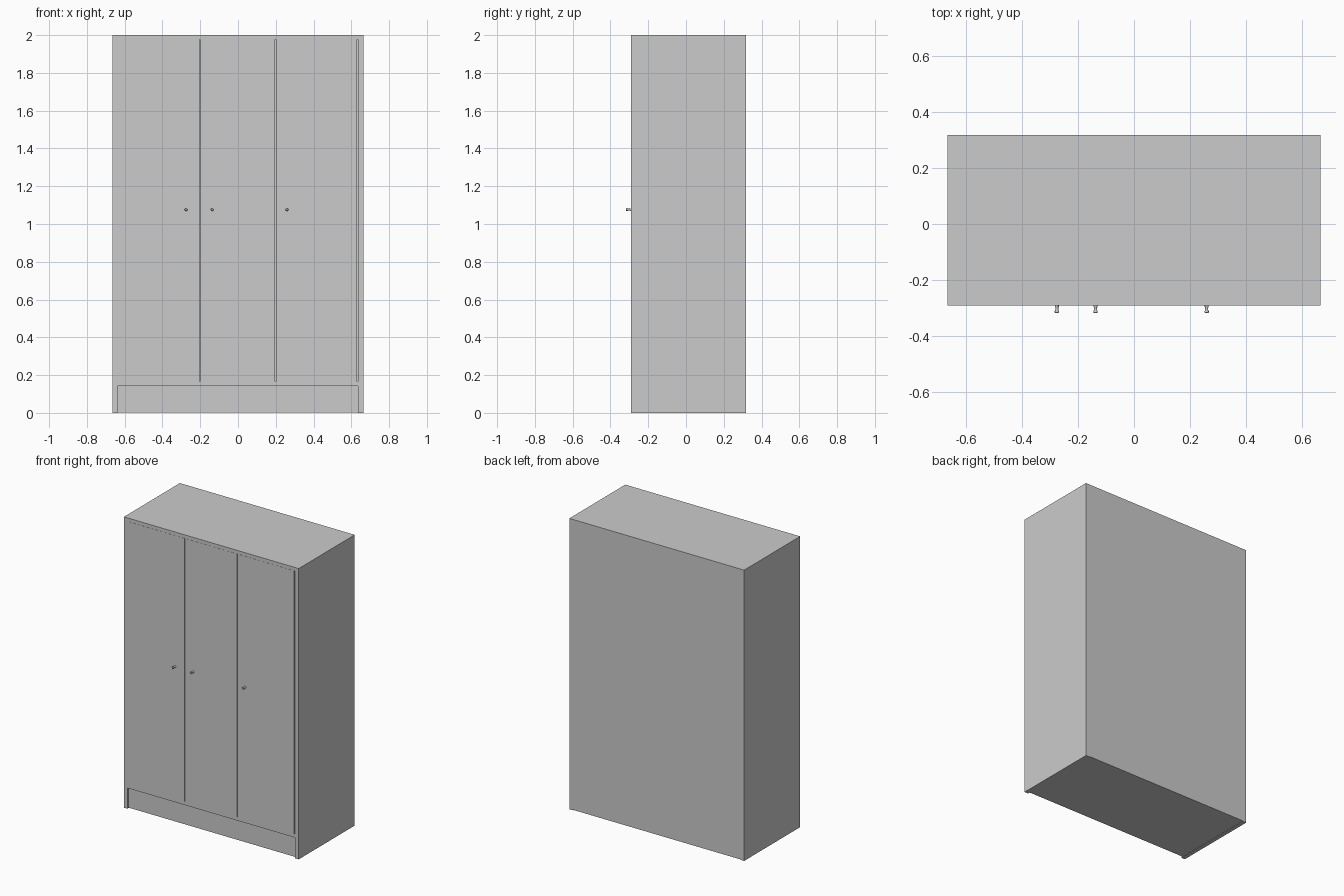
import bpy, math
from mathutils import Matrix
import bmesh

if "Cube" in bpy.data.objects:
    bpy.data.objects.remove(bpy.data.objects["Cube"])

FRONT, BACK = -0.29, 0.318


def box(name, x, y, z):
    """Box from (min, max) ranges on each axis."""
    bm = bmesh.new()
    size = [b - a for a, b in (x, y, z)]
    mid = [(a + b) / 2 for a, b in (x, y, z)]
    bmesh.ops.create_cube(bm, size=1, matrix=Matrix.Translation(mid) @ Matrix.Diagonal((*size, 1)))
    return link(name, bm)


def link(name, bm):
    bmesh.ops.recalc_face_normals(bm, faces=bm.faces)
    me = bpy.data.meshes.new(name)
    bm.to_mesh(me)
    bm.free()
    ob = bpy.data.objects.new(name, me)
    bpy.context.collection.objects.link(ob)
    return ob


def knob(name, x, z):
    """Small turned knob pointing to the front."""
    bm = bmesh.new()
    rings = []
    profile = [(0.007, FRONT), (0.007, -0.295), (0.0055, -0.298),
               (0.0055, -0.307), (0.0075, -0.311), (0.0075, -0.315), (0.005, -0.318)]
    n = 16
    for r, y in profile:
        rings.append([bm.verts.new((x + r * math.cos(2 * math.pi * i / n), y,
                                    z + r * math.sin(2 * math.pi * i / n))) for i in range(n)])
    for a, b in zip(rings, rings[1:]):
        for i in range(n):
            bm.faces.new((a[i], a[(i + 1) % n], b[(i + 1) % n], b[i]))
    bm.faces.new(rings[0])
    bm.faces.new(rings[-1])
    return link(name, bm)


# Carcass: sides, top, bottom rail, plinth and the inside behind the doors
box("left_side", (-0.665, -0.638), (FRONT, BACK), (0, 2))
box("right_side", (0.636, 0.665), (FRONT, BACK), (0, 2))
box("top_panel", (-0.638, 0.636), (FRONT, BACK), (1.976, 2))
box("bottom_panel", (-0.638, 0.636), (FRONT, BACK), (0.142, 0.165))
box("plinth", (-0.638, 0.636), (FRONT + 0.012, BACK), (0.003, 0.142))
box("inner_body", (-0.638, 0.636), (FRONT + 0.022, BACK), (0.165, 1.976))

# Three doors with narrow gaps on their right edges
for name, x0, x1 in (("left_door", -0.638, -0.205),
                     ("middle_door", -0.2, 0.196),
                     ("right_door", 0.201, 0.63)):
    box(name, (x0, x1), (FRONT - 0.001, FRONT + 0.02), (0.165, 1.976))

# Door knobs
for name, x in (("left_knob", -0.275), ("middle_knob", -0.137), ("right_knob", 0.259)):
    ob = knob(name, x, 1.076)
    bpy.context.view_layer.objects.active = ob
    ob.select_set(True)
    bpy.ops.object.shade_smooth_by_angle(angle=math.radians(30))
    ob.select_set(False)
